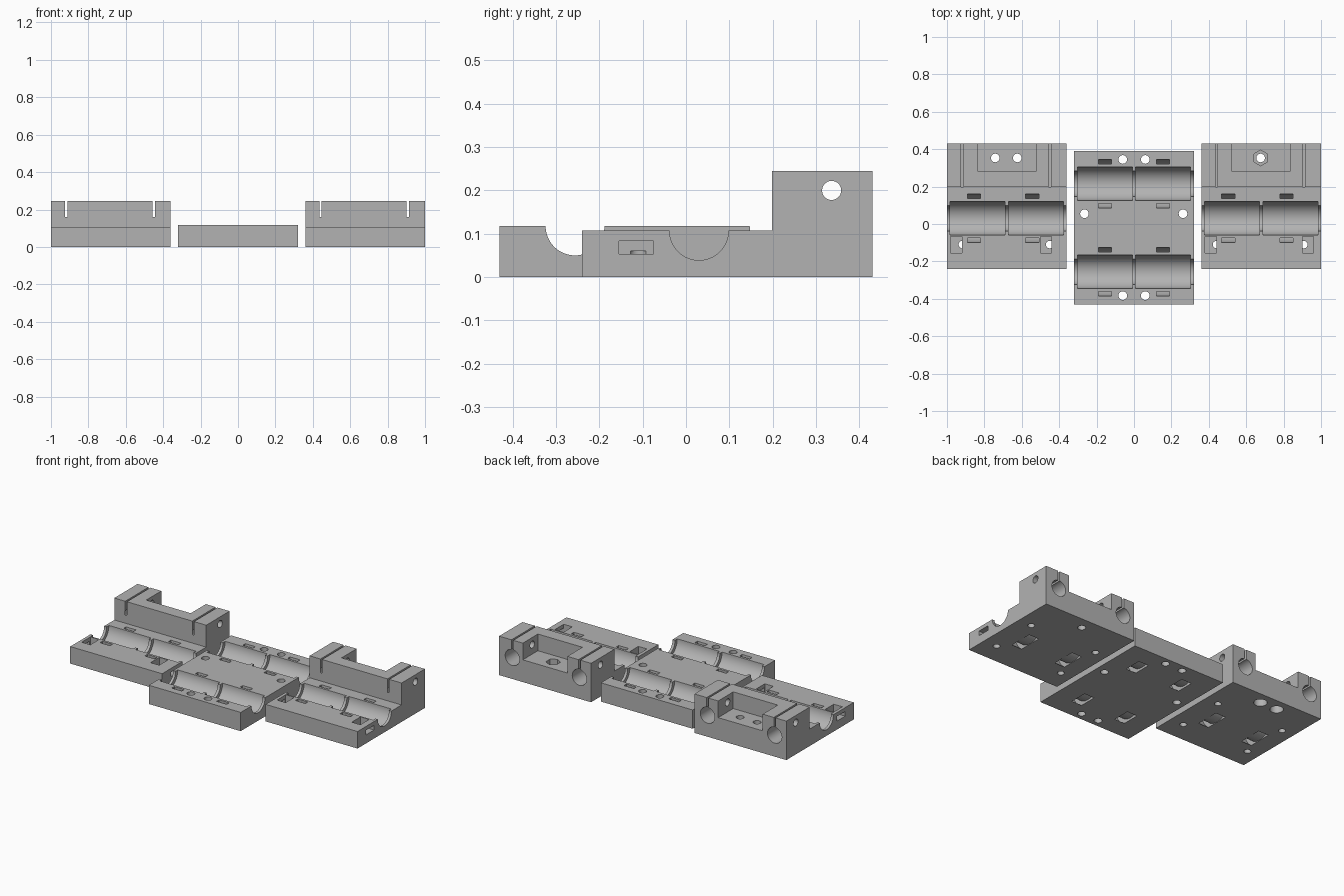
import bpy, math
from mathutils import Matrix

if "Cube" in bpy.data.objects:
    bpy.data.objects.remove(bpy.data.objects["Cube"])

grey = bpy.data.materials.new("plain_grey")
grey.diffuse_color = (0.45, 0.45, 0.45, 1)
grey.use_nodes = True
grey.node_tree.nodes["Principled BSDF"].inputs["Base Color"].default_value = grey.diffuse_color


def box(name, x0, x1, y0, y1, z0, z1):
    bpy.ops.mesh.primitive_cube_add(size=1)
    ob = bpy.context.object
    ob.name = name
    ob.data.transform(Matrix.Translation(((x0 + x1) / 2, (y0 + y1) / 2, (z0 + z1) / 2))
                      @ Matrix.Diagonal((x1 - x0, y1 - y0, z1 - z0, 1)))
    return ob


def rod(axis, centre, r, length, sides=48):
    bpy.ops.mesh.primitive_cylinder_add(vertices=sides, radius=r, depth=length)
    ob = bpy.context.object
    rot = {"x": Matrix.Rotation(math.pi / 2, 4, "Y"),
           "y": Matrix.Rotation(math.pi / 2, 4, "X"),
           "z": Matrix.Identity(4)}[axis]
    ob.data.transform(Matrix.Translation(centre) @ rot)
    return ob


def combine(ob, tool, operation="DIFFERENCE"):
    m = ob.modifiers.new("bool", "BOOLEAN")
    m.operation, m.solver, m.object = operation, "EXACT", tool
    bpy.context.view_layer.objects.active = ob
    bpy.ops.object.modifier_apply(modifier=m.name)
    bpy.data.objects.remove(tool, do_unlink=True)


def bearing_seat(ob, x_mid, y, z, tie_shift):
    # narrow shaft channel, two wide bearing cradles, curved cable tie slots
    for dx in (-0.156, 0.156):
        ring = rod("x", (x_mid + dx + tie_shift, y, z), 0.13, 0.07, 64)
        combine(ring, rod("x", (x_mid + dx + tie_shift, y, z), 0.105, 0.2, 64))
        combine(ob, ring)
        combine(ob, rod("x", (x_mid + dx, y, z), 0.09, 0.294, 64))
    combine(ob, rod("x", (x_mid, y, z), 0.068, 0.9, 64))


def finish(ob):
    ob.data.materials.clear()
    ob.data.materials.append(grey)
    for p in ob.data.polygons:
        p.material_index = 0
    bpy.ops.object.select_all(action="DESELECT")
    ob.select_set(True)
    bpy.context.view_layer.objects.active = ob
    bpy.ops.object.shade_smooth_by_angle(angle=math.radians(30))


# centre plate with two bearing rows and six screw holes
plate = box("centre_plate", -0.32, 0.32, -0.43, 0.39, 0, 0.118)
for y in (0.215, -0.256):
    bearing_seat(plate, 0, y, 0.118, 0)
for x, y in ((-0.06, 0.345), (0.06, 0.345), (-0.06, -0.383), (0.06, -0.383),
             (-0.265, 0.055), (0.262, 0.055)):
    combine(plate, rod("z", (x, y, 0.06), 0.023, 0.4, 32))
finish(plate)


def carriage(name, x0, rods, pockets):
    x1, xm = x0 + 0.64, x0 + 0.32
    ob = box(name, x0, x1, -0.24, 0.43, 0, 0.245)
    # lower front deck
    combine(ob, box("cut", x0 - 1, x1 + 1, -1, 0.198, 0.107, 1))
    bearing_seat(ob, xm, 0.03, 0.107, -0.02)
    # open recess between the clamp posts
    combine(ob, box("cut", xm - 0.155, xm + 0.155, 0.28, 1, 0.14, 1))
    # clamp bolt hole
    combine(ob, rod("x", (xm, 0.336, 0.2), 0.022, 2, 32))
    for x in rods:
        # split rod clamp and fixing hole beneath
        combine(ob, rod("y", (x, 0.398, 0.135), 0.05, 0.4))
        combine(ob, box("cut", x - 0.006, x + 0.006, 0.1, 1, 0.16, 1))
        for y in (0.19, -0.11):
            combine(ob, rod("z", (x, y, 0), 0.02, 0.12, 32))
    # nut pockets and their side entries
    for px in pockets:
        combine(ob, box("cut", px - 0.03, px + 0.03, -0.155, -0.068, 0.053, 1))
    for a, b in ((x0 - 1, pockets[0]), (pockets[1], x1 + 1)):
        combine(ob, box("cut", a, b, -0.154, -0.075, 0.0535, 0.083))
    return ob


# left carriage: two counterbored screw holes
left = carriage("left_carriage", -1.0, (-0.918, -0.451), (-0.95, -0.47))
for x in (-0.742, -0.624):
    combine(left, rod("z", (x, 0.353, 0.1), 0.023, 1, 32))
    combine(left, rod("z", (x, 0.353, 0), 0.038, 0.12, 32))
finish(left)

# right carriage: one screw hole with a hexagonal nut seat
right = carriage("right_carriage", 0.36, (0.441, 0.908), (0.41, 0.93))
combine(right, rod("z", (0.677, 0.353, 0.1), 0.023, 1, 32))
combine(right, rod("z", (0.677, 0.353, 0.15), 0.042, 0.1, 6))
finish(right)
